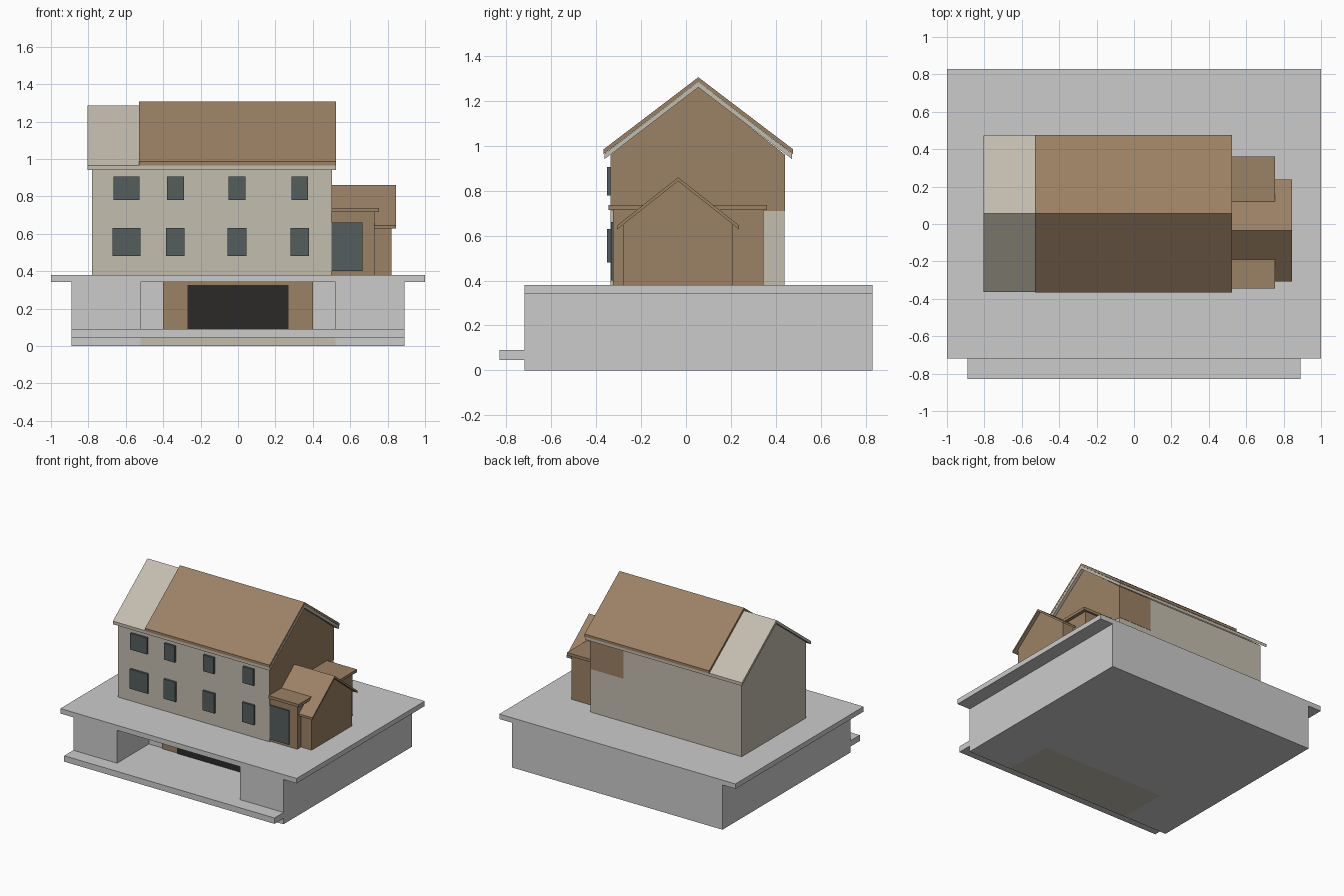
import bpy, bmesh

if "Cube" in bpy.data.objects:
    bpy.data.objects.remove(bpy.data.objects["Cube"])


def material(name, rgb):
    m = bpy.data.materials.new(name)
    m.diffuse_color = (*rgb, 1)
    m.use_nodes = True
    m.node_tree.nodes["Principled BSDF"].inputs["Base Color"].default_value = m.diffuse_color
    return m


PLASTER = material("plaster", (0.55, 0.51, 0.43))
TIMBER = material("timber", (0.33, 0.22, 0.13))
GLASS = material("glass", (0.09, 0.11, 0.11))
DARK = material("dark", (0.025, 0.023, 0.022))


def prism(name, pts, axis, lo, hi, mat=None):
    """Extrude a closed outline along x (outline in y,z) or z (outline in x,y)."""
    def place(p, t):
        return (t, p[0], p[1]) if axis == 'x' else (p[0], p[1], t)
    bm = bmesh.new()
    a = [bm.verts.new(place(p, lo)) for p in pts]
    b = [bm.verts.new(place(p, hi)) for p in pts]
    n = len(pts)
    bm.faces.new(a[::-1])
    bm.faces.new(b)
    for i in range(n):
        bm.faces.new((a[i], a[(i + 1) % n], b[(i + 1) % n], b[i]))
    bmesh.ops.recalc_face_normals(bm, faces=bm.faces)
    me = bpy.data.meshes.new(name)
    bm.to_mesh(me)
    bm.free()
    if mat:
        me.materials.append(mat)
    ob = bpy.data.objects.new(name, me)
    bpy.context.collection.objects.link(ob)
    return ob


def box(name, x, y, z, mat=None):
    pts = [(x[0], y[0]), (x[1], y[0]), (x[1], y[1]), (x[0], y[1])]
    return prism(name, pts, 'z', z[0], z[1], mat)


def gable_body(name, x, y, z0, eave, apex, mat):
    mid = (y[0] + y[1]) / 2
    pts = [(y[0], z0), (y[1], z0), (y[1], eave), (mid, apex), (y[0], eave)]
    return prism(name, pts, 'x', x[0], x[1], mat)


def gable_roof(name, x, mid, half, eave, apex, t, mat):
    """Folded roof sheet; eave and apex are top heights."""
    pts = [(mid - half, eave), (mid, apex), (mid + half, eave),
           (mid + half, eave - t), (mid, apex - t), (mid - half, eave - t)]
    return prism(name, pts, 'x', x[0], x[1], mat)


# Plinth with a recessed entrance bay, terrace slab and front step
prism("plinth", [(-.89, -.72), (-.52, -.72), (-.52, -.335), (.52, -.335),
                 (.52, -.72), (.89, -.72), (.89, .83), (-.89, .83)], 'z', 0, .345)
box("terrace_slab", (-1, 1), (-.72, .83), (.342, .38))
prism("front_step", [(-.89, -.83), (.89, -.83), (.89, -.72), (.52, -.72),
                     (.52, -.335), (-.52, -.335), (-.52, -.72), (-.89, -.72)],
      'z', .045, .09)
box("bay_floor", (-.52, .52), (-.72, -.335), (0, .045), PLASTER)
box("garage_surround", (-.4, .4), (-.345, -.33), (.09, .342), TIMBER)
box("garage_door", (-.27, .27), (-.351, -.34), (.09, .325), DARK)

# Main house
Y = (-.336, .44)
gable_body("main_house", (-.5, .5), Y, .38, .96, 1.268, PLASTER)
gable_body("left_wing", (-.78, -.5), Y, .38, .96, 1.268, PLASTER)
gable_body("timber_gable", (.22, .502), (-.335, .442), .71, .96, 1.267, TIMBER)
gable_roof("under_roof", (-.805, .525), .055, .418, .965, 1.285, .024, PLASTER)
gable_roof("timber_roof", (-.53, .525), .055, .422, .985, 1.306, .021, TIMBER)

# Two rows of front windows
for i, cx in enumerate((-.596, -.335, -.005, .33)):
    wide = .025 if i == 0 else 0
    for row, hw, z in (("lower", .05 + wide, (.48, .63)),
                       ("upper", .045 + wide, (.78, .905))):
        box(f"window_{row}_{i + 1}", (cx - hw, cx + hw), (-.352, -.334), z, GLASS)

# Side annex with flat roof and corner window
box("annex", (.5, .73), (-.325, .345), (.38, .715), TIMBER)
box("annex_flat_roof", (.5, .755), (-.345, .36), (.715, .737), TIMBER)
box("annex_window", (.5, .665), (-.335, -.32), (.4, .66), GLASS)

# Gabled porch
gable_body("porch", (.5, .82), (-.28, .21), .38, .65, .845, TIMBER)
gable_roof("porch_roof", (.5, .845), -.035, .272, .645, .86, .017, TIMBER)
